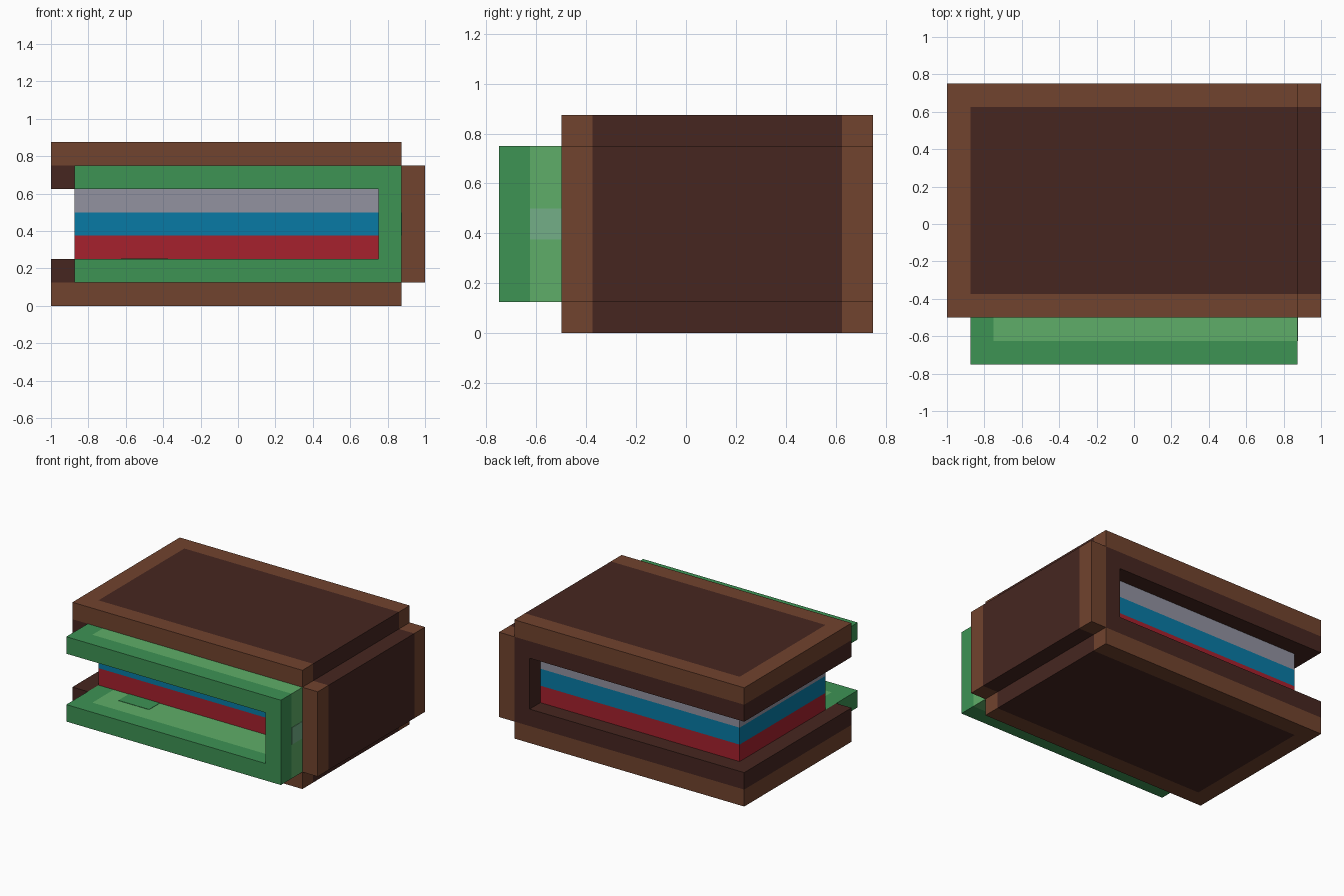
import bpy
import bmesh

if "Cube" in bpy.data.objects:
    bpy.data.objects.remove(bpy.data.objects["Cube"])

U = 0.125  # one block of the blocky design


def colour(name, r, g, b):
    lin = [((c / 255 + 0.055) / 1.055) ** 2.4 if c > 10 else c / 255 / 12.92 for c in (r, g, b)]
    m = bpy.data.materials.new(name)
    m.diffuse_color = (*lin, 1)
    m.use_nodes = True
    m.node_tree.nodes["Principled BSDF"].inputs["Base Color"].default_value = m.diffuse_color
    return m


BROWN = colour("leather", 113, 67, 46)
DARK = colour("dark_leather", 70, 38, 32)
GREEN = colour("green", 61, 147, 84)
LIGHT = colour("light_green", 95, 174, 104)
PALE = colour("pale_green", 115, 175, 135)
GREY = colour("grey_paper", 146, 146, 160)
BLUE = colour("blue_paper", 8, 122, 165)
RED = colour("red_paper", 166, 33, 45)


def prism(name, mat, profile, axis, lo, hi):
    """Extrude a 2D profile (in blocks) from lo to hi along 'y' (profile x,z) or 'z' (profile x,y)."""
    def place(a, b, t):
        return (a * U, t * U, b * U) if axis == 'y' else (a * U, b * U, t * U)
    bm = bmesh.new()
    face = bm.faces.new([bm.verts.new(place(a, b, lo)) for a, b in profile])
    ext = bmesh.ops.extrude_face_region(bm, geom=[face], use_keep_orig=True)
    move = place(0, 0, hi - lo)
    bmesh.ops.translate(bm, vec=move, verts=[v for v in ext['geom'] if isinstance(v, bmesh.types.BMVert)])
    bmesh.ops.recalc_face_normals(bm, faces=bm.faces)
    me = bpy.data.meshes.new(name)
    bm.to_mesh(me)
    bm.free()
    me.materials.append(mat)
    ob = bpy.data.objects.new(name, me)
    bpy.context.collection.objects.link(ob)
    return ob


def box(name, mat, x, y, z):
    return prism(name, mat, [(x[0], y[0]), (x[1], y[0]), (x[1], y[1]), (x[0], y[1])], 'z', *z)


def c_shape(x0, x1, z0=1, z1=6):
    """C profile one block thick, open to the left."""
    return [(x0, z0), (x1, z0), (x1, z1), (x0, z1), (x0, z1 - 1),
            (x1 - 1, z1 - 1), (x1 - 1, z0 + 1), (x0, z0 + 1)]


# Covers: lighter border on three sides around a dark panel
border = [(-8, -4), (7, -4), (7, -3), (-7, -3), (-7, 5), (7, 5), (7, 6), (-8, 6)]
for side, z in (("bottom", (0, 1)), ("top", (6, 7))):
    prism(side + "_cover_border", BROWN, border, 'z', *z)
    box(side + "_cover_panel", DARK, (-7, 7), (-3, 5), z)

# Spine with lighter ends
box("spine_panel", DARK, (7, 8), (-3, 5), (1, 6))
for end, y in (("front", (-4, -3)), ("back", (5, 6))):
    box("spine_end_" + end, BROWN, (7, 8), y, (1, 6))

# Dark lining inside the covers
prism("lining", DARK, c_shape(-7, 7), 'y', -3, 6)
for side, z in (("bottom", (1, 2)), ("top", (5, 6))):
    box(side + "_lining_edge", DARK, (-8, -7), (-4, 6), z)

# Paper layers
for name, mat, z in (("red_pages", RED, 2), ("blue_pages", BLUE, 3), ("grey_pages", GREY, 4)):
    box(name, mat, (-7, 6), (-3, 5), (z, z + 1))

# Green sleeve sticking out of the front
prism("sleeve_rim", GREEN, c_shape(-7, 7), 'y', -6, -5)
prism("sleeve_body", LIGHT, c_shape(-6, 7), 'y', -5, -3)
for side, z in (("bottom", (1, 2)), ("top", (5, 6))):
    box(side + "_sleeve_end", GREEN, (-7, -6), (-5, -3), z)

# Thin colour patches on the sleeve
box("sleeve_floor_patch", GREEN, (-5, -3), (-4, -3), (2, 2.02))
box("sleeve_side_patch", PALE, (7, 7.02), (-5, -4), (3, 4))
